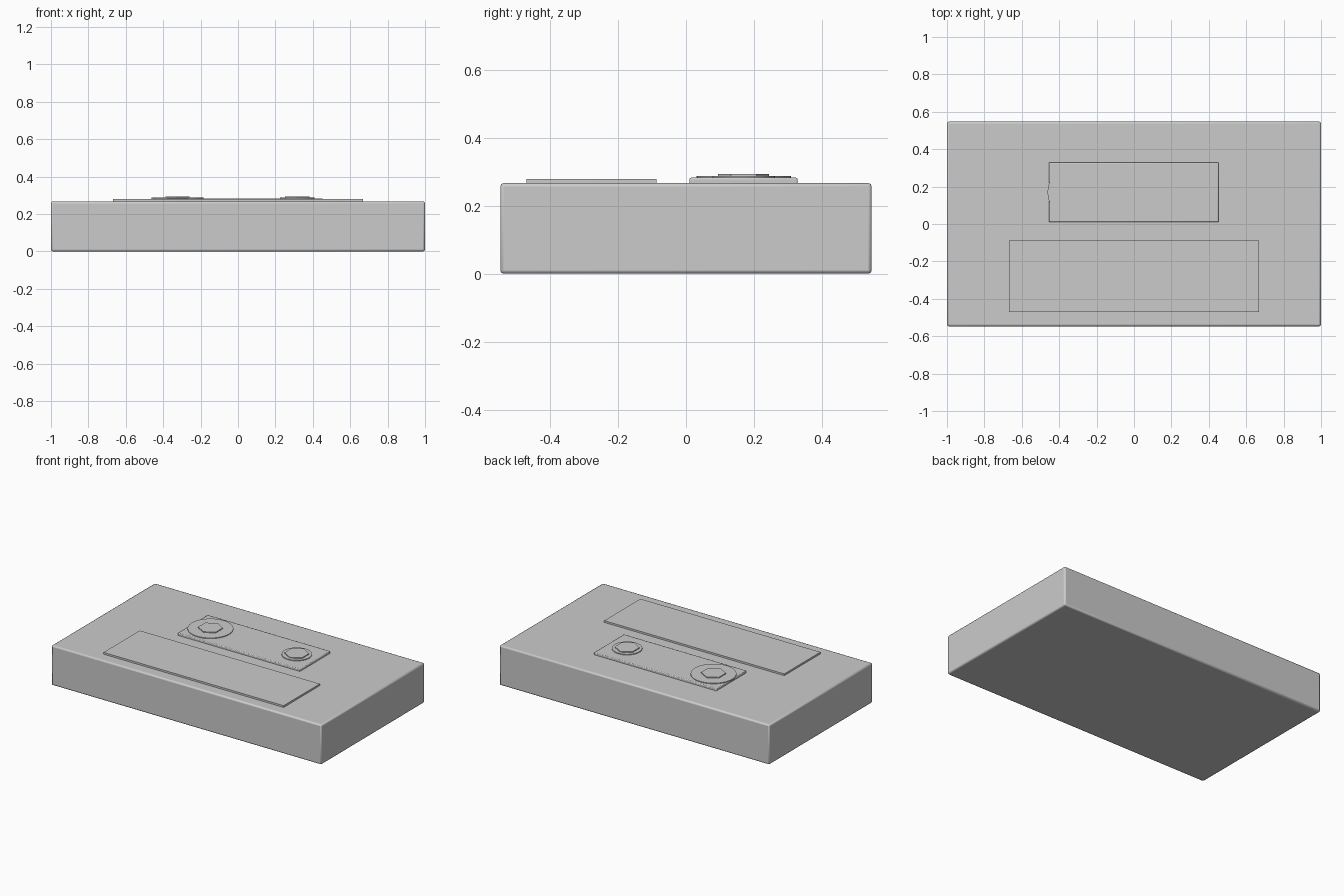
import bpy, math

if "Cube" in bpy.data.objects:
    bpy.data.objects.remove(bpy.data.objects["Cube"])


def finish(obj, name, bevel, segments=2):
    obj.name = name
    bpy.ops.object.transform_apply(location=False, rotation=True, scale=True)
    if bevel:
        mod = obj.modifiers.new("edge_bevel", "BEVEL")
        mod.width = bevel
        mod.segments = segments
        mod.limit_method = "ANGLE"
    bpy.ops.object.shade_smooth_by_angle(angle=math.radians(30))
    return obj


def box(name, x, y, z, bevel=0.0):
    """Box from (min, max) pairs."""
    bpy.ops.mesh.primitive_cube_add(
        size=1, location=[(a + b) / 2 for a, b in (x, y, z)])
    obj = bpy.context.object
    obj.scale = [b - a for a, b in (x, y, z)]
    return finish(obj, name, bevel)


def disc(name, sides, radius, x, z, turn=0.0):
    bpy.ops.mesh.primitive_cylinder_add(
        vertices=sides, radius=radius, depth=z[1] - z[0],
        location=(x, 0.17, (z[0] + z[1]) / 2), rotation=(0, 0, turn))
    return finish(bpy.context.object, name, 0)


# Main cassette shell
box("cassette_body", (-1, 1), (-0.547, 0.547), (0, 0.267), 0.01)

# Raised plates on the top face
box("label_plate", (-0.667, 0.667), (-0.47, -0.087), (0.255, 0.279))
box("window_plate", (-0.455, 0.452), (0.01, 0.329), (0.255, 0.283), 0.005)

# Tape spools (full and nearly empty), each with a hexagonal hub
for side, x, radius in (("left", -0.323, 0.139), ("right", 0.317, 0.092)):
    disc(f"{side}_tape_spool", 40, radius, x, (0.279, 0.288))
    disc(f"{side}_hub", 6, 0.075, x, (0.28, 0.294))
